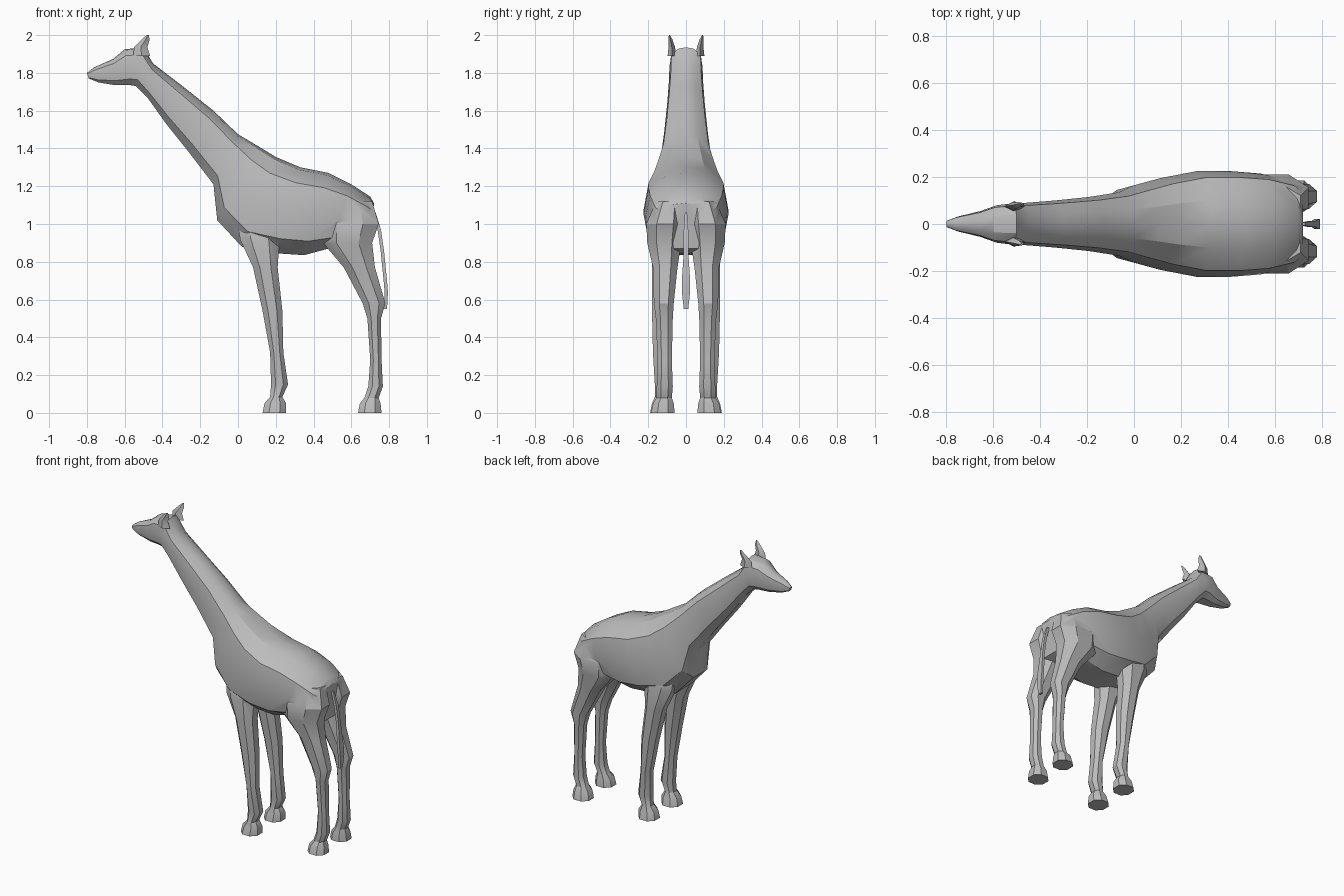
import bpy
import bmesh
from math import radians

default_cube = bpy.data.objects.get("Cube")
if default_cube:
    bpy.data.objects.remove(default_cube, do_unlink=True)

# One plain grey hide colour for the whole animal
hide_grey = bpy.data.materials.new("hide_grey")
hide_grey.use_nodes = True
hide_grey.diffuse_color = (0.5, 0.5, 0.5, 1)
hide_grey.node_tree.nodes["Principled BSDF"].inputs["Base Color"].default_value = (0.5, 0.5, 0.5, 1)


def loft(name, rings):
    """Skin a closed tube through equal-sized rings of points and cap both ends."""
    mesh = bpy.data.meshes.new(name)
    bm = bmesh.new()
    loops = [[bm.verts.new(point) for point in ring] for ring in rings]
    count = len(loops[0])
    for lower, upper in zip(loops, loops[1:]):
        for i in range(count):
            j = (i + 1) % count
            bm.faces.new((lower[i], lower[j], upper[j], upper[i]))
    bm.faces.new(loops[0])
    bm.faces.new(loops[-1])
    bmesh.ops.recalc_face_normals(bm, faces=bm.faces)
    bm.to_mesh(mesh)
    bm.free()
    mesh.materials.append(hide_grey)
    part = bpy.data.objects.new(name, mesh)
    bpy.context.collection.objects.link(part)
    return part


def select_only(part):
    bpy.ops.object.select_all(action="DESELECT")
    part.select_set(True)
    bpy.context.view_layer.objects.active = part


def smooth(part, angle=30):
    select_only(part)
    bpy.ops.object.shade_smooth_by_angle(angle=radians(angle))


# Cross-section of the trunk: (share of half width, height from belly to spine)
HALF_SECTION = [(0, 1), (0.45, 0.97), (0.88, 0.82), (1, 0.5), (0.88, 0.17), (0.45, 0), (0, 0)]
SECTION = HALF_SECTION + [(-w, t) for w, t in HALF_SECTION[-2:0:-1]]


def trunk_ring(top_x, top_z, low_x, low_z, half_width):
    return [(low_x + (top_x - low_x) * t, w * half_width, low_z + (top_z - low_z) * t)
            for w, t in SECTION]


# Spine point, underside point and half width, from the nose to the rump
TRUNK = [
    (-0.8, 1.8, -0.79, 1.77, 0.015),
    (-0.76, 1.83, -0.74, 1.75, 0.032),
    (-0.66, 1.875, -0.65, 1.735, 0.055),
    (-0.6, 1.925, -0.57, 1.735, 0.08),
    (-0.5, 1.935, -0.54, 1.73, 0.088),
    (-0.45, 1.85, -0.48, 1.67, 0.09),
    (-0.3, 1.735, -0.38, 1.53, 0.1),
    (-0.13, 1.6, -0.26, 1.38, 0.115),
    (0, 1.475, -0.13, 1.21, 0.135),
    (0.11, 1.41, -0.11, 1.02, 0.165),
    (0.2, 1.355, 0.02, 0.88, 0.195),
    (0.33, 1.3, 0.2, 0.845, 0.225),
    (0.48, 1.27, 0.35, 0.835, 0.225),
    (0.6, 1.21, 0.48, 0.87, 0.215),
    (0.7, 1.145, 0.62, 0.84, 0.185),
    (0.72, 1.11, 0.7, 0.87, 0.155),
]
body = loft("body_neck_and_head", [trunk_ring(*row) for row in TRUNK])


def leg_ring(z, front, back, inner, outer, side):
    """Rectangle with cut corners, placed on one side of the animal."""
    cx, cy = (front + back) / 2, (inner + outer) / 2
    rx, ry = (back - front) / 2, (outer - inner) / 2
    corners = [(1, 0.45), (0.45, 1), (-0.45, 1), (-1, 0.45),
               (-1, -0.45), (-0.45, -1), (0.45, -1), (1, -0.45)]
    return [(cx + u * rx, side * (cy + v * ry), z) for u, v in corners]


# Height, front edge, back edge, inner edge and outer edge, from shoulder to hoof
FRONT_LEG = [
    (1.08, 0, 0.2, 0.05, 0.15),
    (0.92, 0.01, 0.22, 0.04, 0.18),
    (0.77, 0.08, 0.21, 0.05, 0.18),
    (0.54, 0.13, 0.235, 0.07, 0.18),
    (0.32, 0.17, 0.24, 0.085, 0.175),
    (0.15, 0.175, 0.265, 0.08, 0.165),
    (0.085, 0.17, 0.235, 0.085, 0.165),
    (0.05, 0.14, 0.255, 0.07, 0.18),
    (0, 0.13, 0.255, 0.06, 0.19),
]
HIND_LEG = [
    (1.12, 0.48, 0.71, 0.02, 0.16),
    (1, 0.44, 0.745, 0.012, 0.21),
    (0.9, 0.45, 0.71, 0.025, 0.205),
    (0.77, 0.56, 0.725, 0.045, 0.175),
    (0.58, 0.66, 0.78, 0.065, 0.17),
    (0.5, 0.685, 0.757, 0.07, 0.16),
    (0.28, 0.7, 0.76, 0.075, 0.15),
    (0.14, 0.69, 0.767, 0.07, 0.155),
    (0.08, 0.67, 0.745, 0.075, 0.155),
    (0.05, 0.645, 0.755, 0.065, 0.175),
    (0, 0.635, 0.76, 0.06, 0.185),
]

# Fuse the four legs into the body so the hide is one skin
for name, rows in (("front_leg", FRONT_LEG), ("hind_leg", HIND_LEG)):
    for side in (-1, 1):
        leg = loft(name, [leg_ring(*row, side) for row in rows])
        union = body.modifiers.new("join_leg", "BOOLEAN")
        union.operation = "UNION"
        union.solver = "EXACT"
        union.object = leg
        select_only(body)
        bpy.ops.object.modifier_apply(modifier=union.name)
        bpy.data.objects.remove(leg, do_unlink=True)
smooth(body)

# Ears: flattened diamonds leaning back and narrowing to the tip
EAR = [(-0.51, 1.89, 0.045, 0.075), (-0.515, 1.935, 0.035, 0.075),
       (-0.49, 1.975, 0.022, 0.082), (-0.478, 2, 0.006, 0.088)]
for label, side in (("right_ear", 1), ("left_ear", -1)):
    smooth(loft(label, [[(x + r, side * y, z), (x, side * (y + r / 2), z),
                         (x - r, side * y, z), (x, side * (y - r / 2), z)]
                        for x, z, r, y in EAR]))

# Tail: thin strap that swells into a tuft
TAIL = [(0.72, 1.06, 0.006), (0.748, 0.97, 0.012), (0.765, 0.85, 0.012),
        (0.78, 0.7, 0.022), (0.785, 0.64, 0.022), (0.78, 0.55, 0.012)]
smooth(loft("tail", [[(x + 0.009, w, z), (x - 0.009, w, z), (x - 0.009, -w, z), (x + 0.009, -w, z)]
                     for x, z, w in TAIL]))
